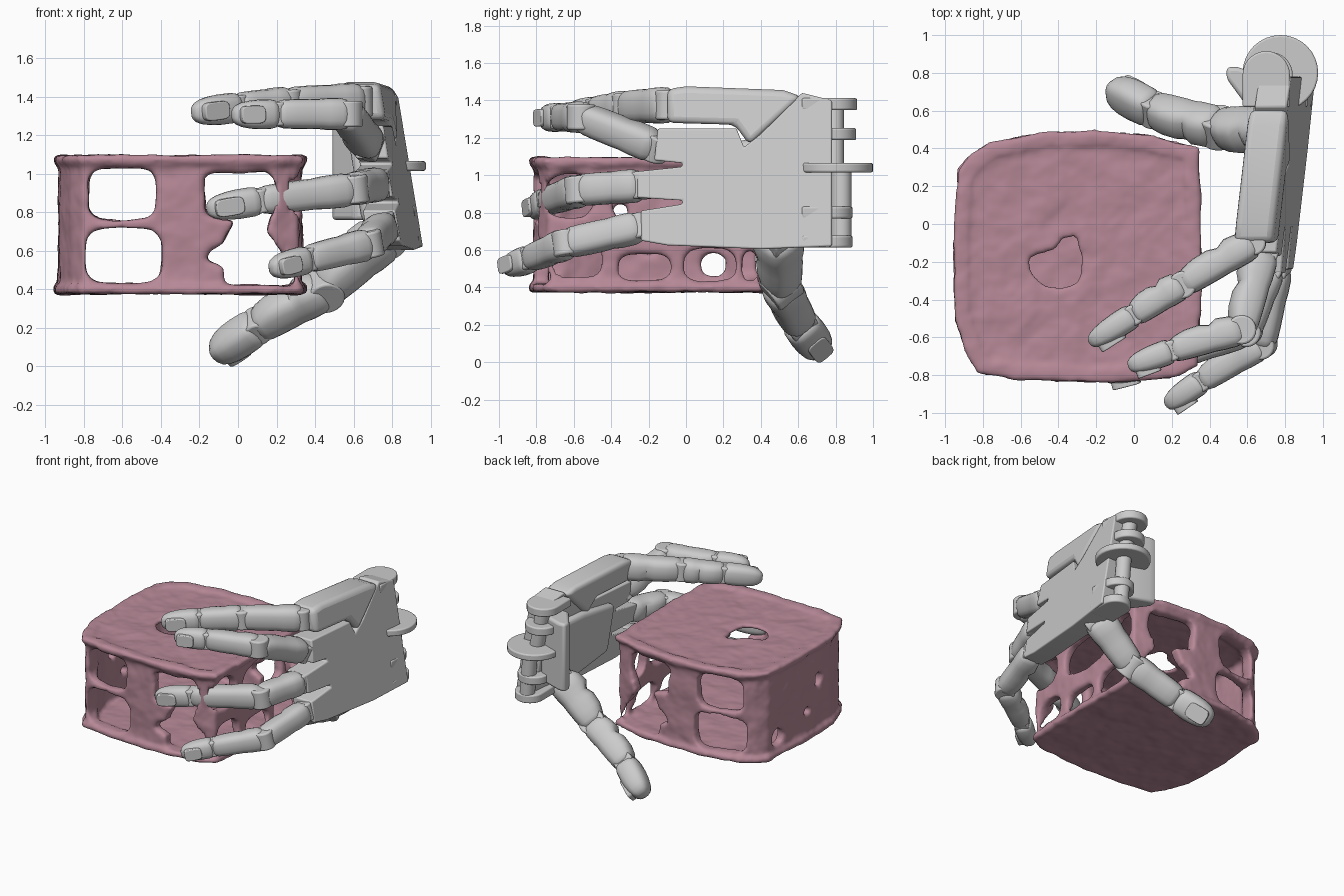
import bpy, bmesh
from math import sin, cos, pi, radians
from mathutils import Vector as V

if "Cube" in bpy.data.objects:
    bpy.data.objects.remove(bpy.data.objects["Cube"])


def finish(name, bm, bevel=0, angle=35, mat=None):
    bmesh.ops.recalc_face_normals(bm, faces=bm.faces)
    me = bpy.data.meshes.new(name)
    bm.to_mesh(me)
    bm.free()
    ob = bpy.data.objects.new(name, me)
    bpy.context.collection.objects.link(ob)
    if bevel:
        m = ob.modifiers.new("bevel", 'BEVEL')
        m.width, m.segments, m.limit_method = bevel, 3, 'ANGLE'
    if mat:
        me.materials.append(mat)
    bpy.ops.object.select_all(action='DESELECT')
    ob.select_set(True)
    bpy.context.view_layer.objects.active = ob
    bpy.ops.object.shade_smooth_by_angle(angle=radians(angle))
    return ob


def loft(name, rings, **kw):
    """Skin closed rings of points and cap both ends."""
    bm = bmesh.new()
    vs = [[bm.verts.new(p) for p in r] for r in rings]
    n = len(rings[0])
    for a, b in zip(vs, vs[1:]):
        for i in range(n):
            bm.faces.new((a[i], a[(i + 1) % n], b[(i + 1) % n], b[i]))
    bm.faces.new(vs[0])
    bm.faces.new(vs[-1])
    return finish(name, bm, **kw)


def superloop(cx, cy, rx, ry, e=0.5, n=24):
    out = []
    for i in range(n):
        c, s = cos(2 * pi * i / n), sin(2 * pi * i / n)
        out.append((cx + rx * abs(c) ** e * (1 if c > 0 else -1),
                    cy + ry * abs(s) ** e * (1 if s > 0 else -1)))
    return out


def prism(name, pts, axis, a, b, **kw):
    put = {'x': lambda p, t: V((t, p[0], p[1])), 'y': lambda p, t: V((p[0], t, p[1])),
           'z': lambda p, t: V((p[0], p[1], t))}[axis]
    return loft(name, [[put(p, t) for p in pts] for t in (a, b)], **kw)


def rod(name, a, b, r, n=32, bevel=0.0):
    a, b = V(a), V(b)
    q = (b - a).to_track_quat('Z', 'Y')
    circle = [q @ V((r * cos(2 * pi * i / n), r * sin(2 * pi * i / n), 0)) for i in range(n)]
    return loft(name, [[a + c for c in circle], [b + c for c in circle]], bevel=bevel)


# ---- hollow box, rough organic shell ----
pink = bpy.data.materials.new("dusty_pink")
pink.diffuse_color = (0.47, 0.25, 0.31, 1)
pink.use_nodes = True
pink.node_tree.nodes["Principled BSDF"].inputs["Base Color"].default_value = pink.diffuse_color
outline = [(-.93, .28), (-.87, .36), (-.76, .43), (-.45, .485), (-.2, .49), (.1, .46), (.34, .4),
           (.35, .0), (.355, -.35), (.33, -.75), (.2, -.81), (-.15, -.835), (-.6, -.82),
           (-.82, -.79), (-.88, -.7), (-.945, -.5), (-.95, -.1)]


def scaled(k):
    return [(-.3 + (x + .3) * k, -.17 + (y + .17) * k) for x, y in outline]


walls = prism("openwork_box", scaled(.97), 'z', .38, 1.08, mat=pink)
cutters = [prism("cut_inside", scaled(.86), 'z', .415, 1.045)]
for x, z, rx, rz in [(-.6, .895, .18, .135), (-.595, .575, .2, .145)]:
    cutters.append(prism("cut_window", superloop(x, z, rx, rz), 'y', -1.1, .8))
cutters.append(prism("cut_broken_window", [
    (-.18, .99), (-.14, 1.01), (.16, 1.01), (.19, .97), (.2, .86), (.15, .7), (.22, .6), (.3, .45),
    (.28, .42), (-.07, .42), (-.08, .52), (-.17, .55), (-.15, .6), (-.08, .64), (-.02, .75),
    (-.17, .79)], 'y', -1.1, .8))
for y, z, ry, rz in [(-.22, .51, .14, .075), (.13, .52, .14, .09), (.34, .52, .04, .08),
                     (-.62, .89, .13, .12), (-.15, .86, .24, .14), (.24, .86, .1, .14),
                     (-.58, .55, .13, .1)]:
    cutters.append(prism("cut_right", superloop(y, z, ry, rz, .7), 'x', .1, .7))
for y, z, ry, rz in [(.15, .52, .07, .06), (-.35, .8, .04, .05), (-.2, .6, .04, .03)]:
    cutters.append(prism("cut_left", superloop(y, z, ry, rz, .8), 'x', -1.2, -.7))
cutters.append(prism("cut_top_hole", [
    (-.56, -.18), (-.54, -.26), (-.46, -.33), (-.38, -.34), (-.29, -.31), (-.28, -.2), (-.3, -.06),
    (-.38, -.07), (-.42, -.13), (-.5, -.15)], 'z', .9, 1.3))
for c in cutters:
    c.hide_render = True
    m = walls.modifiers.new("cut", 'BOOLEAN')
    m.operation, m.solver, m.object = 'DIFFERENCE', 'EXACT', c


def bake(ob):
    dg = bpy.context.evaluated_depsgraph_get()
    me = bpy.data.meshes.new_from_object(ob.evaluated_get(dg))
    ob.modifiers.clear()
    ob.data = me


bake(walls)
for c in cutters:
    bpy.data.objects.remove(c)
# flared rims of the lid and floor, fused with the walls
bm = bmesh.new()
bm.from_mesh(walls.data)
for z0, z1 in ((.375, .42), (1.05, 1.095)):
    rim = [[bm.verts.new((x, y, z)) for x, y in scaled(k)]
           for k, z in ((1.0, z0), (1.01, (z0 + z1) / 2), (1.0, z1), (.9, z1), (.9, z0))]
    for a, b in zip(rim, rim[1:] + rim[:1]):
        for i in range(len(a)):
            j = (i + 1) % len(a)
            bm.faces.new((a[i], a[j], b[j], b[i]))
bmesh.ops.recalc_face_normals(bm, faces=bm.faces)
bm.to_mesh(walls.data)
bm.free()
m = walls.modifiers.new("fuse", 'REMESH')
m.mode, m.voxel_size, m.use_smooth_shade = 'VOXEL', .016, True
m = walls.modifiers.new("soften", 'SMOOTH')
m.factor, m.iterations = .5, 5
tex = bpy.data.textures.new("lumps", 'CLOUDS')
tex.noise_scale = .16
m = walls.modifiers.new("lumps", 'DISPLACE')
m.texture, m.strength, m.mid_level = tex, .025, .45


# ---- palm: sheared slabs in the tilted hand plane ----
def P(y, z, d=0):
    return V((.79 + .165 * (1.47 - z) + .11 * (y - .5) - d, y, z))


def slab(name, prof, d0, d1, bevel=.015):
    return loft(name, [[P(y, z, d) for y, z in prof] for d in (d0, d1)], bevel=bevel, angle=30)


slab("palm", [(-.15, 1.25), (.27, 1.25), (.31, 1.15), (.4, 1.22), (.62, 1.44), (.78, 1.4), (.78, .62),
              (.4, .605), (-.1, .625), (-.24, .65), (-.24, .81), (-.02, .845), (-.02, .865),
              (-.26, .88), (-.26, 1.02), (-.02, 1.045), (-.02, 1.065), (-.17, 1.08)], 0, .17)
slab("index_metacarpal", [(-.1, 1.28), (.26, 1.27), (.34, 1.16), (.62, 1.42), (.52, 1.455),
                          (.0, 1.475), (-.1, 1.46)], -.01, .2, .035)
slab("palm_pad", [(.05, .75), (.05, 1.15), (.4, 1.2), (.66, 1.2), (.68, .7), (.4, .66)], .1, .22, .04)
prism("thumb_side_wedge", [(.49, .83), (.49, .77), (.6, .62), (.75, .62), (.75, .76), (.55, .83)],
      'z', .76, 1.3, bevel=.02)

# ---- wrist hinge plates and pins ----
for name, cx, cy, z, r in [("wrist_disc", .775, .8, 1.04, .2), ("hinge_plate_a", .7, .79, 1.38, .125),
                           ("hinge_plate_b", .72, .79, 1.22, .12), ("hinge_plate_c", .8, .77, .8, .12),
                           ("hinge_plate_d", .83, .78, .645, .11)]:
    arc = [(cx + r * cos(pi * i / 16), cy + r * sin(pi * i / 16)) for i in range(17)]
    if name == "wrist_disc":
        arc += [(cx - r * cos(pi * i / 16), cy - r * sin(pi * i / 16)) for i in range(1, 16)]
    else:
        arc += [(cx - r, .62), (cx + r, .62)]
    t = .025 if r > .15 else .032
    prism(name, arc, 'z', z - t, z + t, bevel=.01)
rod("lower_hinge_pin", (.82, .83, .65), (.79, .83, 1.04), .055)
rod("upper_hinge_pin", (.76, .79, 1.04), (.7, .79, 1.38), .055)

# ---- digits: jointed phalanges with pads and nails ----
PHALANX = [(0, .72), (.04, .9), (.12, 1), (.3, 1), (.42, .95), (.55, .97), (.75, .97), (.9, .95),
           (.97, .86), (1, .7)]
TIP = [(0, .72), (.05, .92), (.15, 1), (.4, 1.02), (.6, .98), (.78, .87), (.9, .7), (.97, .48), (1, .25)]
PADS = (0, 0, .12, .26, .02, .24, .24, .08, 0, 0)


def phalanx(name, a, b, w0, w1, h0, h1, dorsal, tip=False):
    t = b - a
    n = (dorsal - t * dorsal.dot(t) / t.length_squared).normalized()
    s = t.normalized().cross(n)
    rings = []
    for k, (u, f) in enumerate(TIP if tip else PHALANX):
        w, h = (w0 + (w1 - w0) * u) * f, (h0 + (h1 - h0) * u) * f
        pad = 1 if tip else 1 + PADS[k]
        rings.append([a + t * u + s * x + n * (y * (pad if y < 0 else 1))
                      for x, y in superloop(0, 0, w, h, .72, 20)])
    loft(name, rings, angle=40)
    if tip:  # nail plate
        o = a + t * .62 + n * h0 * .82
        nail = superloop(0, 0, t.length * .27, w0 * .6, .5, 20)
        loft(name.replace("tip", "nail"),
             [[o + t.normalized() * x + s * y + n * d for x, y in nail] for d in (-.02, .022)], bevel=.006)
    return s


def digit(name, pts, ws, hs, dorsal):
    pts = [V(p) for p in pts]
    for i, (a, b) in enumerate(zip(pts, pts[1:])):
        last = i == len(pts) - 2
        s = phalanx(f"{name}_{'tip' if last else 'segment_%d' % (i + 1)}", a, b,
                    ws[i], ws[i + 1], hs[i], hs[i + 1], V(dorsal), last)
        r = hs[i] * (.8 if i != 1 else .97)
        rod(f"{name}_joint_{i + 1}", a - s * ws[i] * .8, a + s * ws[i] * .8, r, 24, .012)


out = (.6, -.8, 0)
digit("index", [(.635, -.1, 1.375), (.26, -.32, 1.365), (.0, -.48, 1.345), (-.235, -.63, 1.315)],
      (.098, .09, .08, .075), (.08, .075, .07, .06), out)
digit("middle", [(.68, -.16, 1.15), (.57, -.56, 1.31), (.2, -.67, 1.31), (-.03, -.755, 1.305)],
      (.09, .085, .078, .072), (.085, .08, .07, .06), out)
digit("ring", [(.72, -.24, .945), (.6, -.57, .92), (.11, -.74, .86), (-.16, -.81, .815)],
      (.09, .09, .078, .072), (.085, .08, .07, .06), out)
digit("little", [(.76, -.24, .725), (.68, -.64, .635), (.36, -.83, .555), (.17, -.96, .505)],
      (.085, .085, .075, .068), (.08, .075, .068, .06), out)
digit("thumb", [(.76, .5, .68), (.45, .51, .4), (.1, .605, .21), (-.13, .72, .06)],
      (.125, .105, .1, .105), (.12, .1, .09, .09), (.3, .6, -.7))
